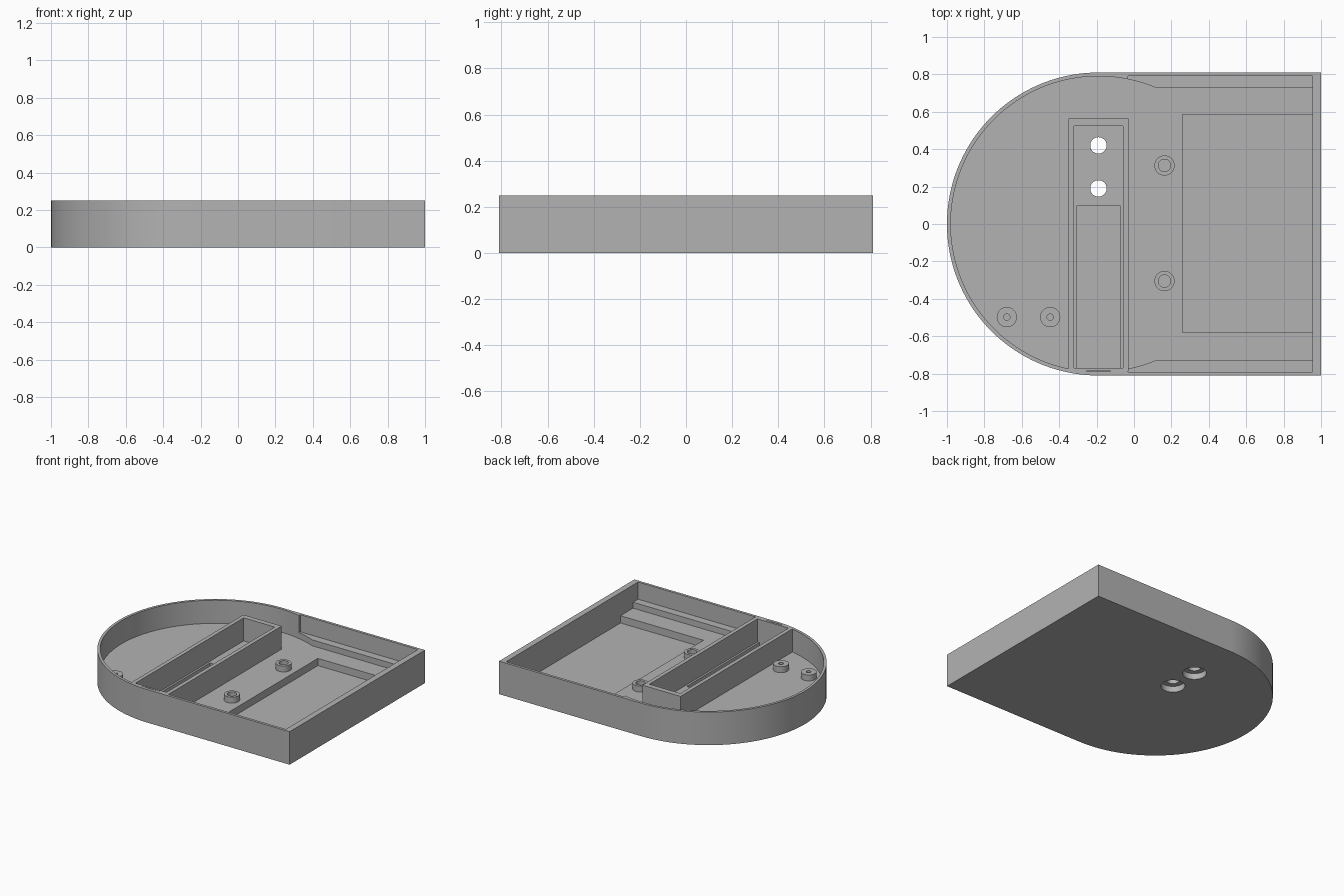
import bpy, bmesh, math

cube = bpy.data.objects.get("Cube")
if cube:
    bpy.data.objects.remove(cube, do_unlink=True)

TOP, FLOOR, LEDGE, POCKET = 0.25, 0.075, 0.12, 0.02
ARC_X = -0.19      # centre of the rounded end

grey = bpy.data.materials.new("plain_grey")
grey.use_nodes = True
colour = (0.45, 0.45, 0.45, 1)
grey.diffuse_color = colour
grey.node_tree.nodes["Principled BSDF"].inputs["Base Color"].default_value = colour


def prism(name, points, z0, z1):
    """Extrude a flat outline from z0 up to z1."""
    bm = bmesh.new()
    face = bm.faces.new([bm.verts.new((x, y, z0)) for x, y in points])
    out = bmesh.ops.extrude_face_region(bm, geom=[face])
    moved = [v for v in out["geom"] if isinstance(v, bmesh.types.BMVert)]
    bmesh.ops.translate(bm, verts=moved, vec=(0, 0, z1 - z0))
    bmesh.ops.recalc_face_normals(bm, faces=bm.faces)
    mesh = bpy.data.meshes.new(name)
    bm.to_mesh(mesh)
    bm.free()
    mesh.materials.append(grey)
    obj = bpy.data.objects.new(name, mesh)
    bpy.context.collection.objects.link(obj)
    return obj


def box(name, x0, x1, y0, y1, z0, z1):
    return prism(name, [(x0, y0), (x1, y0), (x1, y1), (x0, y1)], z0, z1)


def arc(x, y, r, start, end, steps):
    angles = [start + (end - start) * i / steps for i in range(steps + 1)]
    return [(x + r * math.cos(a), y + r * math.sin(a)) for a in angles]


def disc(name, x, y, r, z0, z1):
    return prism(name, arc(x, y, r, 0, math.tau, 32)[:-1], z0, z1)


def combine(target, tool, operation="DIFFERENCE"):
    """Apply a boolean and discard the tool."""
    mod = target.modifiers.new("boolean", "BOOLEAN")
    mod.operation, mod.solver, mod.object = operation, "EXACT", tool
    bpy.context.view_layer.objects.active = target
    bpy.ops.object.modifier_apply(modifier=mod.name)
    bpy.data.objects.remove(tool, do_unlink=True)


def smooth(obj):
    bpy.ops.object.select_all(action="DESELECT")
    obj.select_set(True)
    bpy.context.view_layer.objects.active = obj
    bpy.ops.object.shade_smooth_by_angle(angle=math.radians(30))


def d_shape(name, r, half_width, end_x, z0, z1):
    """Round end on -x, square end on +x."""
    a = math.asin(half_width / r)
    start = math.pi - a if half_width == r else a
    points = arc(ARC_X, 0, r, start, math.tau - start, 96)
    return prism(name, points + [(end_x, -half_width), (end_x, half_width)], z0, z1)


# Tray shell, its cavity and the raised side ledges
tray = d_shape("tray", 0.81, 0.81, 1.0, 0, TOP)
combine(tray, d_shape("cavity", 0.79, 0.73, 0.955, FLOOR, 0.3))
combine(tray, box("ledge_cut", -0.031, 0.955, -0.79, 0.79, LEDGE, 0.3))

# Rectangular pocket in the floor at the square end
combine(tray, box("pocket", 0.26, 0.955, -0.58, 0.585, POCKET, 0.2))

# Walled channel with a sunken slot
combine(tray, box("channel", -0.35, -0.03, -0.785, 0.565, 0.01, TOP), "UNION")
combine(tray, box("channel_cut", -0.32, -0.06, -0.77, 0.525, FLOOR, 0.3))
combine(tray, box("slot", -0.305, -0.075, -0.77, 0.1, POCKET, 0.2))

# Screw holes, counterbored from below
for y in (0.19, 0.42):
    combine(tray, disc("hole", ARC_X, y, 0.044, -0.1, 0.2))
    combine(tray, disc("counterbore", ARC_X, y, 0.083, -0.1, 0.045))
smooth(tray)

# Hollow standoffs
standoffs = {
    "back_standoff": (0.163, 0.313, 0.033),
    "front_standoff": (0.163, -0.305, 0.033),
    "outer_standoff": (-0.68, -0.498, 0.017),
    "inner_standoff": (-0.448, -0.498, 0.017),
}
for name, (x, y, bore) in standoffs.items():
    post = disc(name, x, y, 0.054, FLOOR - 0.01, LEDGE)
    combine(post, disc("bore", x, y, bore, FLOOR + 0.001, 0.3))
    smooth(post)
